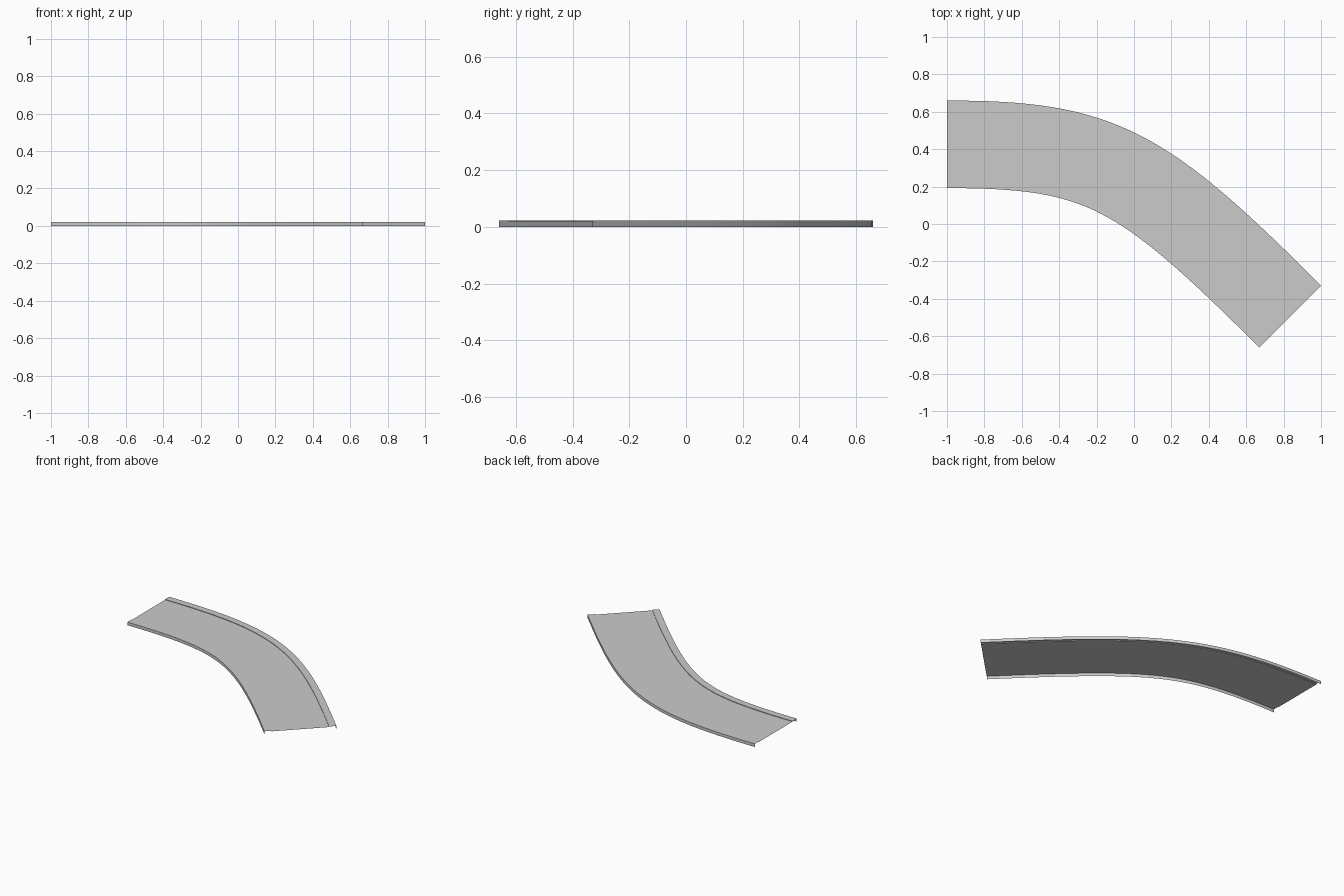
import bpy, bmesh, math
from mathutils import Vector

if "Cube" in bpy.data.objects:
    bpy.data.objects.remove(bpy.data.objects["Cube"])

SEGMENTS = 32
HALF = 0.234      # half width of the road
KERB = 0.047      # kerb width
TOP = 0.022       # kerb height
DECK = 0.018      # road surface height

# Centre line: straight entry that bends 45 degrees to the right
P = [Vector(p) for p in ((-1, 0.426), (-0.18, 0.426), (0.0345, 0.3055), (0.8345, -0.4945))]


def centre(t):
    """Point and left-hand normal on the cubic centre line."""
    u = 1 - t
    pos = P[0]*u**3 + P[1]*3*u*u*t + P[2]*3*u*t*t + P[3]*t**3
    tan = ((P[1]-P[0])*u*u + (P[2]-P[1])*2*u*t + (P[3]-P[2])*t*t).normalized()
    return pos, Vector((-tan.y, tan.x))


def sweep(name, profile):
    """Sweep an open (offset, height) profile, listed right to left, along the centre line."""
    bm = bmesh.new()
    rows = []
    for i in range(SEGMENTS + 1):
        pos, nrm = centre(i / SEGMENTS)
        rows.append([bm.verts.new((*(pos + nrm*o), z)) for o, z in profile])
    for a, b in zip(rows, rows[1:]):
        for j in range(len(profile) - 1):
            bm.faces.new((a[j], b[j], b[j+1], a[j+1]))
    mesh = bpy.data.meshes.new(name)
    bm.to_mesh(mesh)
    bm.free()
    obj = bpy.data.objects.new(name, mesh)
    bpy.context.collection.objects.link(obj)
    bpy.ops.object.select_all(action='DESELECT')
    obj.select_set(True)
    bpy.context.view_layer.objects.active = obj
    bpy.ops.object.shade_smooth_by_angle(angle=math.radians(30))
    return obj


# Road surface, open underneath
inner = HALF - KERB
sweep("road_surface", [(-inner, DECK), (inner, DECK)])

# Kerbs: low inner step, flat top, outer side wall down to the ground
kerb = [(inner, DECK), (inner, TOP), (HALF, TOP), (HALF, 0)]
sweep("left_kerb", kerb)
sweep("right_kerb", [(-o, z) for o, z in reversed(kerb)])
